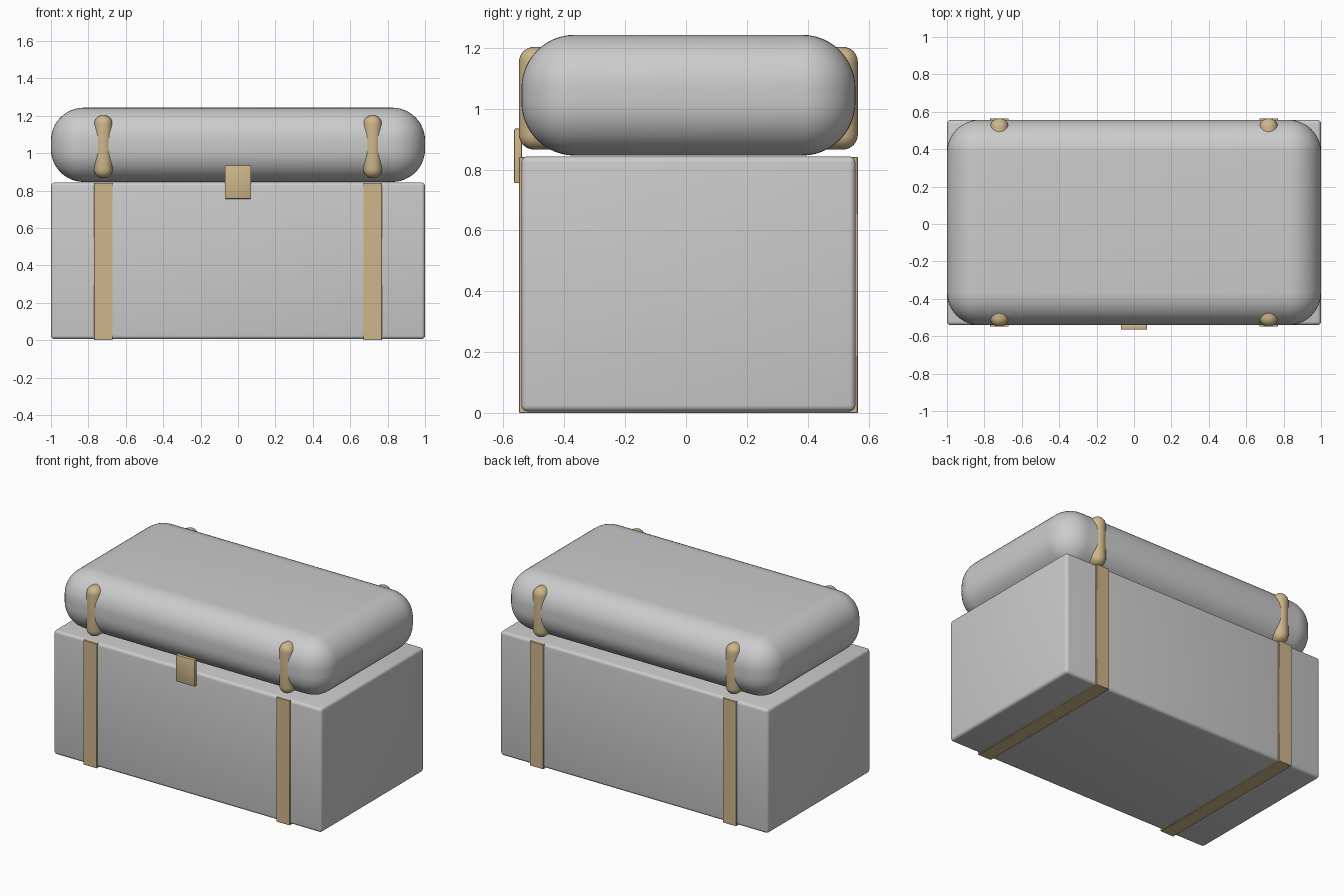
import bpy
import math

if "Cube" in bpy.data.objects:
    bpy.data.objects.remove(bpy.data.objects["Cube"])

tan = bpy.data.materials.new("tan_leather")
tan.diffuse_color = (0.62, 0.47, 0.26, 1)
tan.use_nodes = True
tan.node_tree.nodes["Principled BSDF"].inputs["Base Color"].default_value = tan.diffuse_color


def box(name, x, y, z, bevel, segments, mat=None):
    """Rounded box from (min, max) extents on each axis."""
    bpy.ops.mesh.primitive_cube_add(size=1, location=[(a + b) / 2 for a, b in (x, y, z)])
    ob = bpy.context.object
    ob.name = name
    ob.scale = [b - a for a, b in (x, y, z)]
    bpy.ops.object.transform_apply(location=False, rotation=False, scale=True)
    mod = ob.modifiers.new("bevel", "BEVEL")
    mod.width = bevel
    mod.segments = segments
    bpy.ops.object.modifier_apply(modifier=mod.name)
    bpy.ops.object.shade_smooth_by_angle(angle=math.radians(40))
    if mat:
        ob.data.materials.append(mat)
    return ob


# Chest body and pillow-shaped lid
box("chest_body", (-1, 1), (-0.541, 0.557), (0.005, 0.843), 0.02, 4)
box("chest_lid", (-1, 1), (-0.541, 0.557), (0.846, 1.243), 0.175, 12)

# Straps on both sides: square band round the body, rounded band through the lid
for side, cx in (("left", -0.72), ("right", 0.72)):
    x = (cx - 0.05, cx + 0.05)
    box(side + "_body_strap", x, (-0.549, 0.565), (0, 0.841), 0.002, 1, tan)
    box(side + "_lid_strap", x, (-0.549, 0.565), (0.866, 1.203), 0.049, 8, tan)

# Front latch
box("latch", (-0.07, 0.07), (-0.565, -0.539), (0.755, 0.935), 0.005, 2, tan)
